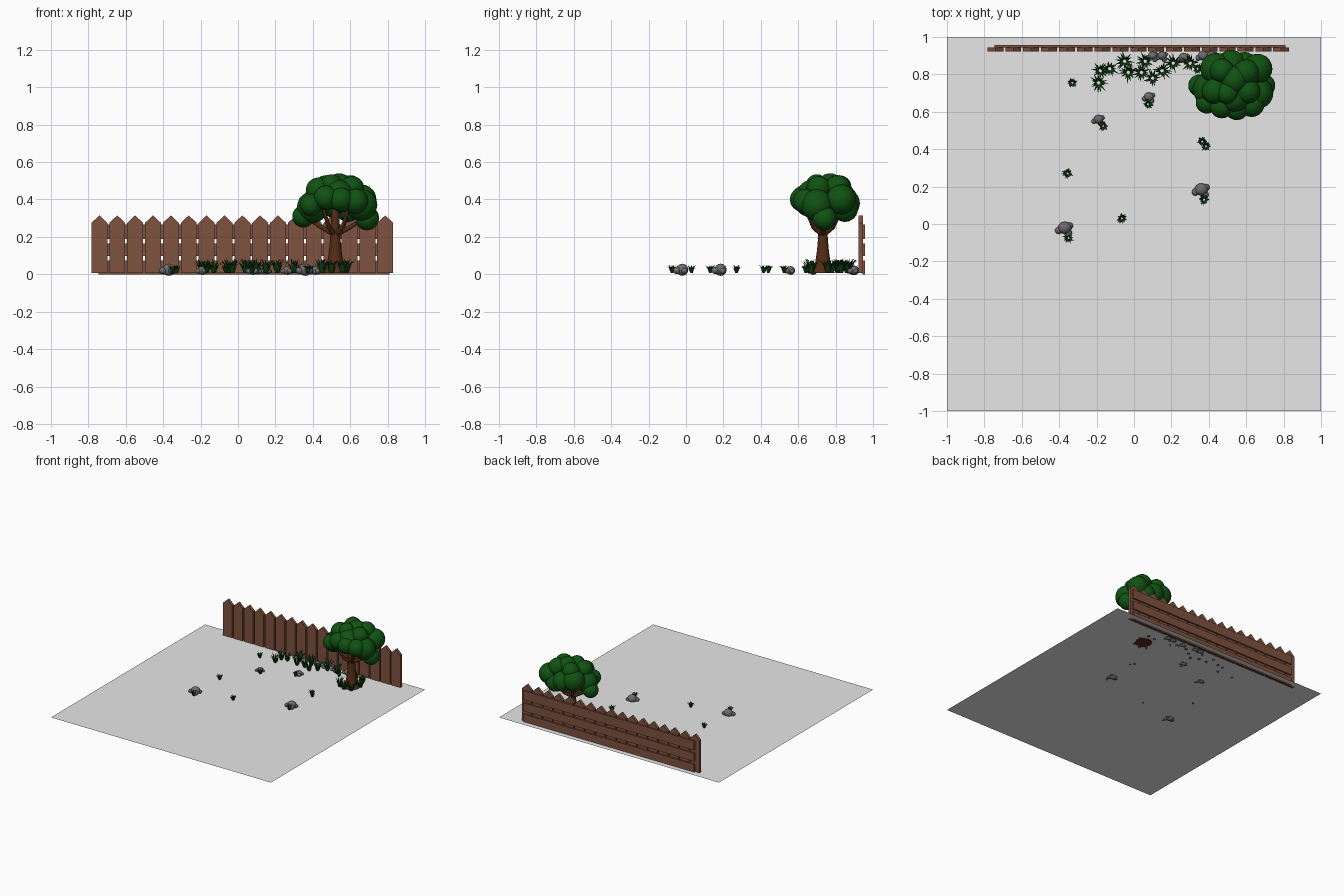
import bpy, bmesh, math, random
from mathutils import Matrix, Vector

random.seed(4)
GROUND = 0.01
cube = bpy.data.objects.get("Cube")
if cube:
    bpy.data.objects.remove(cube)


def material(name, *rgb):
    mat = bpy.data.materials.new(name)
    mat.use_nodes = True
    mat.diffuse_color = (*rgb, 1)
    shader = next(n for n in mat.node_tree.nodes if n.type == "BSDF_PRINCIPLED")
    shader.inputs["Base Color"].default_value = (*rgb, 1)
    return mat


ground_grey = material("ground grey", .8, .8, .8)
fence_brown = material("fence brown", .21, .085, .05)
bark_brown = material("bark brown", .085, .025, .008)
leaf_green = material("leaf green", .005, .085, .006)
grass_green = material("grass green", .004, .05, .005)
stone_grey = material("stone grey", .15, .15, .15)


def finish(bm, name, mat, smooth=False):
    mesh = bpy.data.meshes.new(name)
    for face in bm.faces:
        face.smooth = smooth
    bm.to_mesh(mesh)
    bm.free()
    mesh.materials.append(mat)
    obj = bpy.data.objects.new(name, mesh)
    bpy.context.collection.objects.link(obj)
    return obj


def add_prism(bm, outline, front, back):
    """Extrude an x-z outline between two y positions."""
    face = bm.faces.new([bm.verts.new((x, front, z)) for x, z in outline])
    new = bmesh.ops.extrude_face_region(bm, geom=[face])["geom"]
    moved = [v for v in new if isinstance(v, bmesh.types.BMVert)]
    bmesh.ops.translate(bm, verts=moved, vec=(0, back - front, 0))
    bmesh.ops.recalc_face_normals(bm, faces=bm.faces)


def add_ball(bm, centre, size, detail=3):
    place = Matrix.Translation(centre) @ Matrix.Diagonal((*size, 1))
    bmesh.ops.create_icosphere(bm, subdivisions=detail, radius=1, matrix=place)


# Ground sheet
bm = bmesh.new()
bmesh.ops.create_grid(bm, x_segments=1, y_segments=1, size=1,
                      matrix=Matrix.Translation((0, 0, GROUND)))
finish(bm, "ground", ground_grey)

# Fence: pointed pickets in front of three wide rails
bm = bmesh.new()
half = .0425
for i in range(17):
    x = -.741 + i * .0955
    add_prism(bm, [(x - half, .008), (x + half, .008), (x + half, .275),
                   (x, .315), (x - half, .275)], .922, .945)
finish(bm, "fence_pickets", fence_brown)

bm = bmesh.new()
for low, high in ((0, .073), (.098, .165), (.19, .265)):
    add_prism(bm, [(-.745, low), (.81, low), (.81, high), (-.745, high)], .945, .957)
finish(bm, "fence_rails", fence_brown)


# Tree trunk and branches as tapered tubes
def tube(name, points):
    curve = bpy.data.curves.new(name, "CURVE")
    curve.dimensions = "3D"
    curve.bevel_depth = 1
    curve.bevel_resolution = 3
    curve.use_fill_caps = True
    spline = curve.splines.new("POLY")
    spline.points.add(len(points) - 1)
    for point, (x, y, z, radius) in zip(spline.points, points):
        point.co = (x, y, z, 1)
        point.radius = radius
    curve.materials.append(bark_brown)
    obj = bpy.data.objects.new(name, curve)
    bpy.context.collection.objects.link(obj)
    for s in curve.splines:
        s.use_smooth = True


TX, TY = .52, .732
tube("trunk", [(TX, TY, z, r) for z, r in (
    (.008, .067), (.03, .054), (.07, .042), (.13, .033), (.2, .027), (.27, .024), (.38, .018))])
for i, (x, y, z) in enumerate(((.37, .73, .3), (.68, .74, .3), (.45, .63, .37),
                               (.6, .64, .38), (.45, .83, .37), (.6, .84, .36))):
    bend = Vector((TX, TY, .25)).lerp(Vector((x, y, .255)), .5)
    tube(f"branch_{i + 1}", [(TX, TY, .21, .015), (*bend, .012), (x, y, z, .008)])

# Canopy: overlapping leaf balls (x, y, z, radius)
bm = bmesh.new()
for x, y, z, r in (
        (.4, .72, .36, .085), (.35, .74, .31, .06), (.39, .65, .37, .06),
        (.69, .74, .3, .065), (.66, .7, .37, .085), (.66, .83, .4, .08),
        (.44, .83, .4, .085), (.52, .85, .38, .08), (.59, .85, .35, .07),
        (.55, .62, .4, .065), (.63, .64, .39, .068), (.47, .63, .41, .065),
        (.54, .67, .43, .075), (.43, .71, .45, .068), (.61, .71, .46, .065),
        (.54, .77, .465, .075), (.5, .7, .475, .06), (.6, .81, .46, .07),
        (.47, .82, .465, .065), (.55, .75, .42, .09)):
    add_ball(bm, (x, y, z), (r, r, r))
finish(bm, "canopy", leaf_green, smooth=True)


# Grass tufts: arching blades that taper to a point
def add_tuft(bm, x, y, reach, height, blades):
    for i in range(blades):
        angle = math.tau * (i + random.uniform(-.3, .3)) / blades
        out = Vector((math.cos(angle), math.sin(angle), 0))
        side = Vector((-out.y, out.x, 0)) * .0045
        length = reach * random.uniform(.45, 1)
        tall = height * random.uniform(.7, 1)
        root = Vector((x, y, GROUND - .003)) + out * reach * .15
        mid = root + out * length * .35 + Vector((0, 0, tall * .7))
        tip = root + out * length * .85 + Vector((0, 0, tall))
        a, b, c, d, e = (bm.verts.new(p) for p in (
            root - side, root + side, mid + side, mid - side, tip))
        bm.faces.new((a, b, c, d))
        bm.faces.new((d, c, e))


bm = bmesh.new()
for x, y in ((-.18, .82), (-.19, .755), (-.13, .83), (-.05, .87), (-.03, .81),
             (.04, .81), (.06, .87), (.1, .78), (.15, .82), (.21, .86), (.3, .86),
             (.45, .68), (.5, .66), (.56, .67), (.58, .76), (.49, .82), (.55, .83)):
    add_tuft(bm, x, y, .06, .078, 15)
finish(bm, "tall_grass", grass_green)

bm = bmesh.new()
for x, y in ((-.35, -.075), (.375, .13), (-.165, .525), (.075, .64), (-.33, .755),
             (-.355, .27), (-.065, .03), (.365, .44), (.385, .415), (.34, .83)):
    add_tuft(bm, x, y, .034, .045, 16)
finish(bm, "short_grass", grass_green)

# Stones: one main boulder with smaller ones leaning on it
bm = bmesh.new()
for x, y, r in ((-.37, -.02, .036), (.36, .185, .036), (-.19, .56, .026),
                (.08, .68, .026), (.1, .9, .024), (.15, .9, .024),
                (.265, .89, .026), (.37, .9, .028), (.415, .9, .026)):
    add_ball(bm, (x, y, GROUND + r * .4), (r, r * .9, r * .9))
    for dx, dy, part in ((-.9, -.4, .55), (.5, -.8, .6), (.75, .3, .5)):
        s = r * part
        add_ball(bm, (x + dx * r, y + dy * r, GROUND + s * .5), (s, s, s * .9), 2)
finish(bm, "stones", stone_grey, smooth=True)
